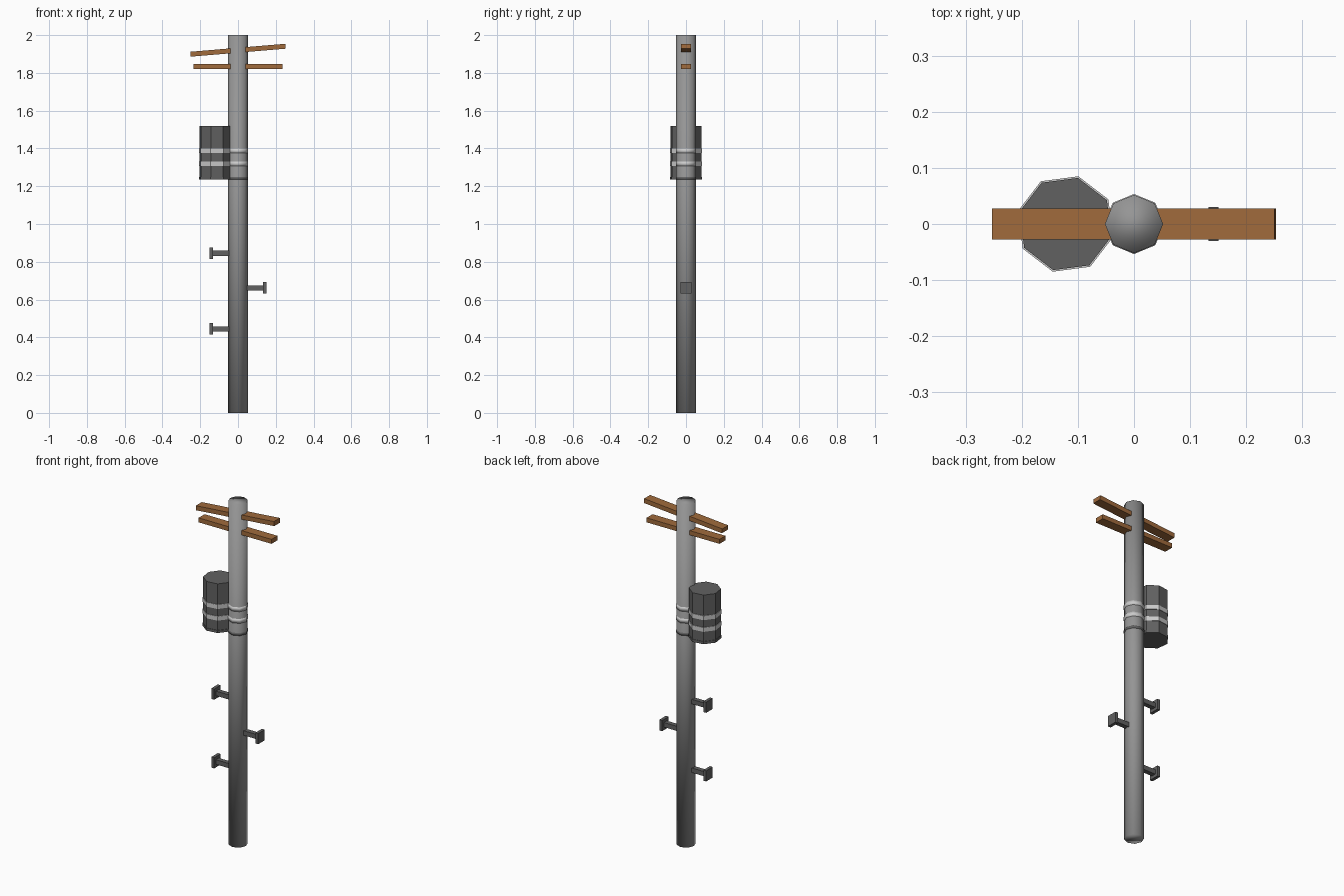
import bpy
import math

cube = bpy.data.objects.get("Cube")
if cube:
    bpy.data.objects.remove(cube, do_unlink=True)


def material(name, colour):
    mat = bpy.data.materials.new(name)
    mat.use_nodes = True
    mat.diffuse_color = (*colour, 1)
    mat.node_tree.nodes["Principled BSDF"].inputs["Base Color"].default_value = (*colour, 1)
    return mat


POLE = material("pole grey", (0.3, 0.3, 0.3))
DARK = material("dark grey metal", (0.12, 0.12, 0.12))
LIGHT = material("light grey strap", (0.6, 0.6, 0.6))
WOOD = material("brown wood", (0.35, 0.145, 0.045))


def finish(name, mat):
    ob = bpy.context.object
    ob.name = name
    ob.data.materials.append(mat)
    return ob


def box(name, mat, centre, size, tilt=0):
    bpy.ops.mesh.primitive_cube_add(size=1, location=centre, rotation=(0, tilt, 0))
    ob = finish(name, mat)
    ob.scale = size
    return ob


def prism(name, mat, x, radius, bottom, top, turn=0):
    bpy.ops.mesh.primitive_cylinder_add(
        vertices=8, radius=radius, depth=top - bottom,
        location=(x, 0, (bottom + top) / 2), rotation=(0, 0, math.radians(turn)))
    return finish(name, mat)


# Upright: soft normals run across the end caps too
prism("pole", POLE, 0, 0.052, 0, 2)
bpy.ops.object.shade_smooth()

# Transformer drum, with straps around both drum and pole
DRUM_X, DRUM_TURN = -0.122, 30
prism("transformer_drum", DARK, DRUM_X, 0.085, 1.24, 1.52, DRUM_TURN)
for label, mat, low, high in (("base", DARK, 1.235, 1.25),
                              ("lower", LIGHT, 1.307, 1.332),
                              ("upper", LIGHT, 1.375, 1.4)):
    prism(label + "_drum_strap", mat, DRUM_X, 0.088, low, high, DRUM_TURN)
    prism(label + "_pole_strap", mat, 0, 0.0535, low, high)
    bpy.ops.object.shade_smooth()

# Wooden crossarms, the upper one sagging to one side
box("lower_crossarm", WOOD, (0, 0, 1.833), (0.47, 0.055, 0.026))
box("upper_crossarm", WOOD, (0, 0, 1.92), (0.505, 0.055, 0.026), math.radians(-4.8))

# Climbing pegs with square end plates
for label, side, z in (("low_right", -1, 0.445), ("middle_left", 1, 0.662), ("high_right", -1, 0.845)):
    box(label + "_peg", DARK, (side * 0.085, 0, z), (0.11, 0.027, 0.027))
    box(label + "_peg_plate", DARK, (side * 0.142, 0, z), (0.018, 0.06, 0.062))
